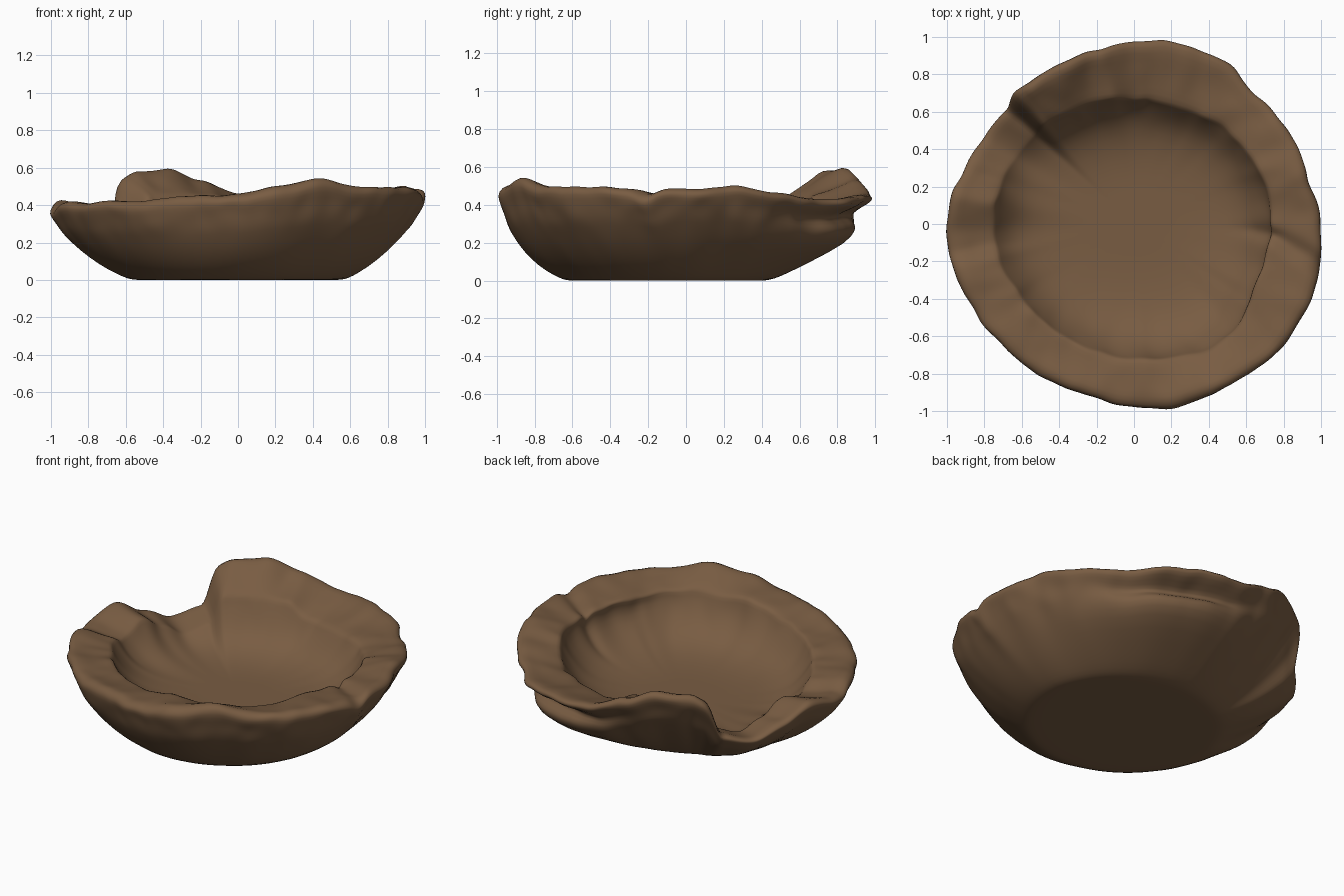
import bpy, bmesh, math
from mathutils import Vector, noise

if "Cube" in bpy.data.objects:
    bpy.data.objects.remove(bpy.data.objects["Cube"])

SEGMENTS = 160
FLOOR = .16

# Rim shape: angle in degrees, outer radius, crest height, inner lip radius (hundredths)
RIM = [(0, 100, 49, 72), (15, 97, 50, 73), (30, 97, 47, 72), (45, 96, 44, 70),
       (60, 101, 45, 68), (75, 101, 46, 67), (90, 99, 47, 67), (103, 96, 54, 68),
       (115, 95, 62, 69), (127, 95, 59, 70), (133, 96, 53, 71), (137, 92, 32, 71),
       (150, 93, 27, 72), (160, 96, 34, 74), (172, 99, 43, 75), (184, 101, 38, 75),
       (195, 100, 42, 74), (210, 98, 42, 72), (225, 96, 43, 71), (255, 95, 45, 71),
       (270, 99, 47, 72), (285, 101, 52, 75), (298, 101, 55, 77), (312, 102, 51, 77),
       (325, 103, 50, 73), (332, 104, 50, 71), (348, 102, 49, 71), (360, 100, 49, 72)]

# Outer wall: share of the way from foot to rim, share of the crest height
WALL = [(0, 0), (.08, .02), (.2, .08), (.42, .22), (.65, .43), (.78, .58),
        (.85, .66), (.9, .74), (.94, .81), (.98, .88), (1, .95)]

# Inner wall: distance in from the lip, share of the lip height, share of the undercut
BASIN = [(.01, .9, .6), (.04, .68, 1), (.09, .42, .7), (.16, .21, .4), (.27, .06, 0)]


def rim_at(deg):
    """Ease between the neighbouring rim stations."""
    for a, b in zip(RIM, RIM[1:]):
        if deg <= b[0]:
            t = (deg - a[0]) / (b[0] - a[0])
            t = t * t * (3 - 2 * t)
            return [(p + (q - p) * t) / 100 for p, q in zip(a[1:], b[1:])]


def bump(value, centre, width):
    """Soft hump around a value."""
    return math.exp(-((value - centre) / width) ** 2)


def around(deg, centre, width):
    """Soft hump around one direction of the bowl."""
    return bump((deg - centre + 180) % 360, 180, width)


def profile(deg):
    """Cross-section from the foot, over the rim, to the bowl floor."""
    rim, height, lip = rim_at(deg)
    s = math.sin(math.radians(deg))
    front, back = max(0, -s), max(0, s)
    foot = .55 - .07 * s - .06 * back
    groove = .12 * around(deg, 70, 24)
    ledge = .08 * around(deg, 65, 34)
    points = [(foot * .5, 0), (foot * .9, 0)]
    # outer wall with a ledge and a groove pinched in under the back rim
    for f, g in WALL:
        swell = ledge * bump(g, .47, .16) - groove * bump(g, .76, .09)
        g -= .1 * front * math.sin(math.pi * g)
        points.append((foot + (rim - foot) * f + swell, height * g))
    # thick rim, nearly level at the front and sloping at the back
    crest = rim * .96
    lip_z = min(height - .03 - .05 * around(deg, 90, 40), .45)
    points.append((crest, height))
    for t in (.25, .5, .8, 1):
        points.append((crest + (lip - crest) * t, height + (lip_z - height) * t))
    # inner wall, undercut below the folded lip, easing into the floor
    fold = .06 * around(deg, 340, 30)
    for inset, rise, under in BASIN:
        points.append((lip - inset + fold * under, FLOOR + (lip_z - FLOOR) * rise))
    points += [(lip * .4, FLOOR), (lip * .2, FLOOR)]
    return points


def worn(r, z, deg):
    """Hand-shaped unevenness, strongest along the rim, plus two rim cracks."""
    a = math.radians(deg)
    p = Vector((r * math.cos(a), r * math.sin(a), z))
    rough = min(1, max(0, (z - .17) / .22))
    lump = noise.noise_vector(p * 4) * .015 + noise.noise_vector(p * 10) * .011
    if r > .6:
        crack = around(deg, 356 - (r - .7) * 26, 2.5) * .04
        crack += around(deg, 189, 2.5) * .02
        p.z -= crack * rough
    return p + lump * rough


# Bowl
bm = bmesh.new()
rings = []
for i in range(SEGMENTS):
    deg = 360 * i / SEGMENTS
    rings.append([bm.verts.new(worn(r, z, deg)) for r, z in profile(deg)])
underside = bm.verts.new((0, 0, 0))
inside = bm.verts.new((0, 0, FLOOR))
for i in range(SEGMENTS):
    a, b = rings[i], rings[(i + 1) % SEGMENTS]
    for j in range(len(a) - 1):
        bm.faces.new((a[j], b[j], b[j + 1], a[j + 1]))
    bm.faces.new((underside, b[0], a[0]))
    bm.faces.new((inside, a[-1], b[-1]))
bmesh.ops.recalc_face_normals(bm, faces=bm.faces)
mesh = bpy.data.meshes.new("clay_bowl")
bm.to_mesh(mesh)
bm.free()
bowl = bpy.data.objects.new("clay_bowl", mesh)
bpy.context.collection.objects.link(bowl)

# Brown clay
clay = bpy.data.materials.new("brown_clay")
clay.use_nodes = True
colour = (.19, .108, .055, 1)
clay.diffuse_color = colour
shader = clay.node_tree.nodes["Principled BSDF"]
shader.inputs["Base Color"].default_value = colour
shader.inputs["Roughness"].default_value = .9
mesh.materials.append(clay)

# Smooth finish
smooth = bowl.modifiers.new("smooth_surface", "SUBSURF")
smooth.levels = smooth.render_levels = 1
bpy.context.view_layer.objects.active = bowl
bowl.select_set(True)
bpy.ops.object.shade_smooth()
